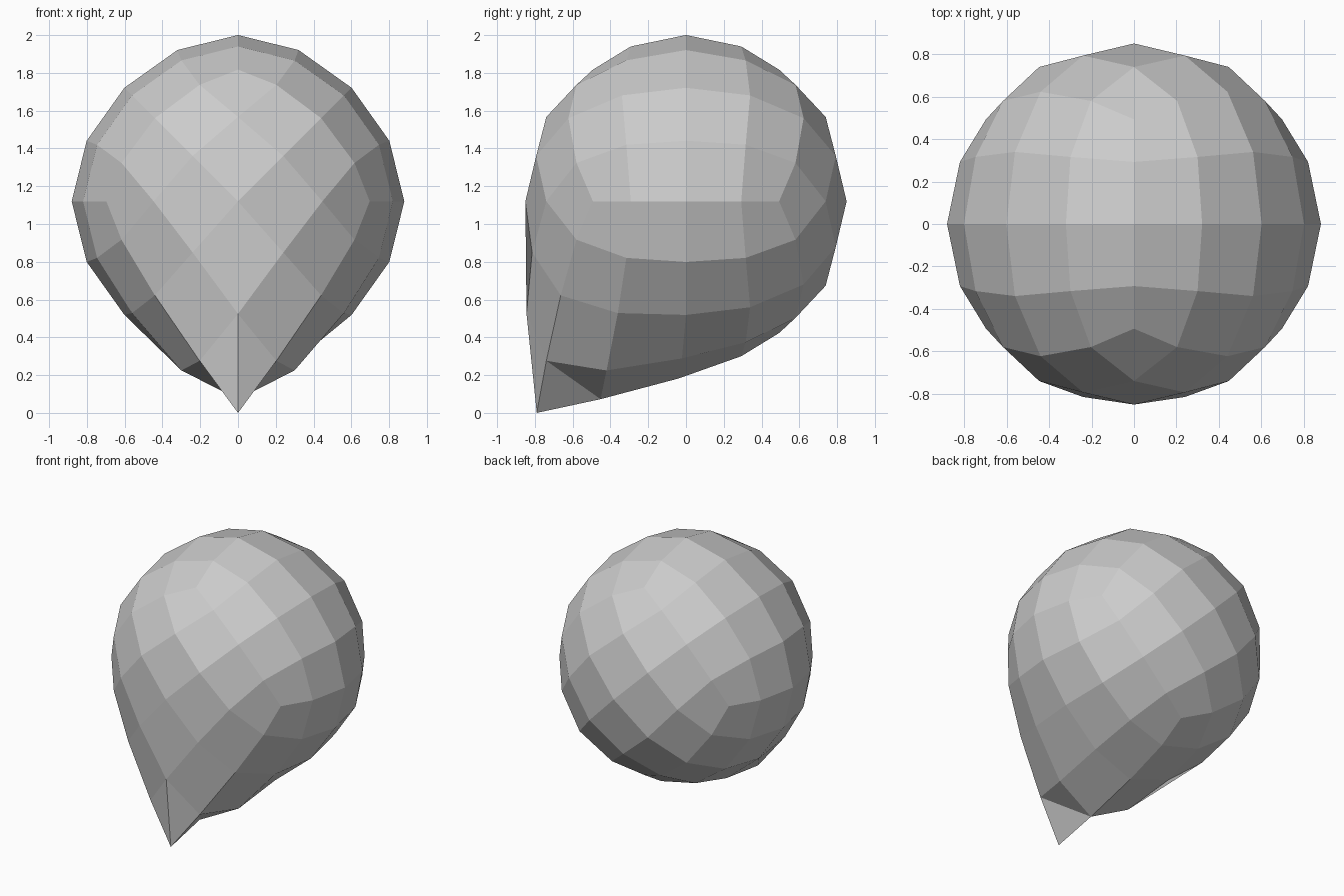
import bpy, bmesh
from math import pi
from mathutils import Vector, Matrix

if "Cube" in bpy.data.objects:
    bpy.data.objects.remove(bpy.data.objects["Cube"])

# Ball: cube turned on its edge, rounded by two subdivision levels
mesh = bpy.data.meshes.new("pointed_head")
head = bpy.data.objects.new("pointed_head", mesh)
bpy.context.collection.objects.link(head)
bm = bmesh.new()
bmesh.ops.create_cube(bm, size=2 * 0.968, matrix=Matrix.Rotation(pi / 4, 4, 'Y'))
bmesh.ops.translate(bm, verts=bm.verts, vec=(0, 0, 1.12))
bm.to_mesh(mesh)
bm.free()

sub = head.modifiers.new("round", 'SUBSURF')
sub.levels = sub.render_levels = 2
sub.use_limit_surface = False
bpy.context.view_layer.objects.active = head
head.select_set(True)
bpy.ops.object.modifier_apply(modifier=sub.name)

# Chin: pull the lower front corner out with a soft falloff
bm = bmesh.new()
bm.from_mesh(mesh)
tip = min(bm.verts, key=lambda v: (v.co - Vector((0, -0.49, 0.42))).length)
start = tip.co.copy()
pull = Vector((0, -0.79, 0)) - start
for v in bm.verts:
    d = (v.co - start).length
    if d < 0.75:
        v.co += pull * (1 - d / 0.75) ** 1.65

# Folds around the tip: the front face splits down the middle, the lower ones across
for f in list(tip.link_faces):
    vs = list(f.verts)
    i = vs.index(tip)
    opposite = vs[(i + 2) % 4]
    if opposite.co.y < -0.7:
        pair = [tip, opposite]
    else:
        pair = [vs[(i + 1) % 4], vs[(i + 3) % 4]]
    bmesh.ops.connect_verts(bm, verts=pair)

for f in bm.faces:
    f.smooth = False
bmesh.ops.recalc_face_normals(bm, faces=bm.faces)
bm.to_mesh(mesh)
bm.free()
